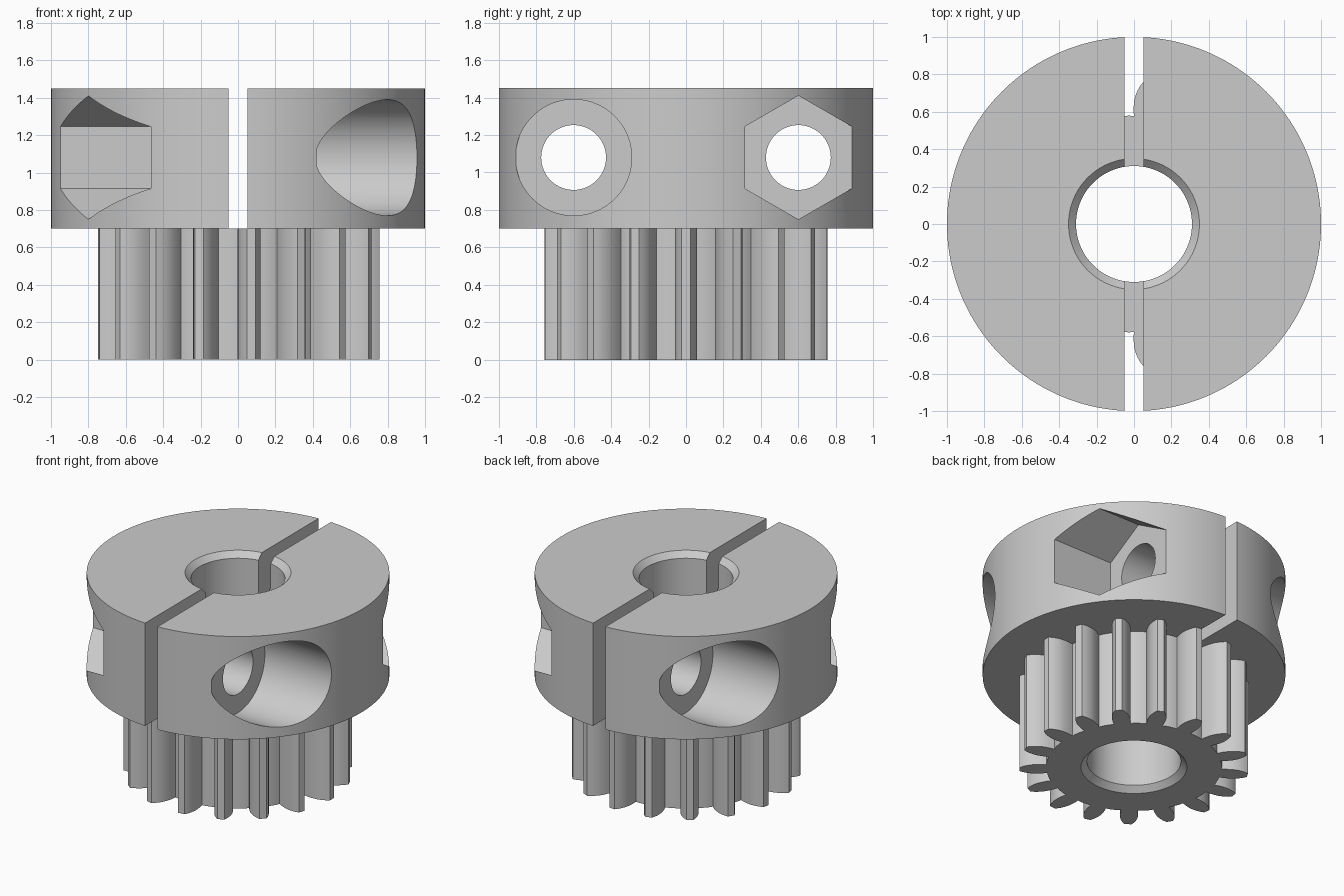
import bpy, bmesh
from math import cos, sin, pi, radians, atan2, hypot

if "Cube" in bpy.data.objects:
    bpy.data.objects.remove(bpy.data.objects["Cube"])

steel = bpy.data.materials.new("grey_steel")
steel.use_nodes = True
GREY = (0.6, 0.6, 0.6, 1)
steel.diffuse_color = GREY
steel.node_tree.nodes["Principled BSDF"].inputs["Base Color"].default_value = GREY

HUB_BOTTOM, HUB_TOP = 0.70, 1.45
BORE, BORE_RIM, CHAMFER = 0.31, 0.35, 0.04
SCREW_Y, SCREW_Z = 0.6, 1.08
TEETH, ROOT = 17, 0.58


def add_object(name, bm):
    bmesh.ops.recalc_face_normals(bm, faces=bm.faces[:])
    mesh = bpy.data.meshes.new(name)
    bm.to_mesh(mesh)
    bm.free()
    mesh.materials.append(steel)
    obj = bpy.data.objects.new(name, mesh)
    bpy.context.collection.objects.link(obj)
    return obj


def prism(name, outline, z0, z1):
    """Extrude a closed xy outline from z0 to z1."""
    bm = bmesh.new()
    face = bm.faces.new([bm.verts.new((x, y, z0)) for x, y in outline])
    top = bmesh.ops.extrude_face_region(bm, geom=[face], use_keep_orig=True)["geom"]
    bmesh.ops.translate(bm, vec=(0, 0, z1 - z0),
                        verts=[v for v in top if isinstance(v, bmesh.types.BMVert)])
    return add_object(name, bm)


def lathe(name, profile, steps=128):
    """Stack of rings from (radius, z) pairs, capped at both ends."""
    bm = bmesh.new()
    rings = [[bm.verts.new((r * cos(2 * pi * i / steps), r * sin(2 * pi * i / steps), z))
              for i in range(steps)] for r, z in profile]
    for a, b in zip(rings, rings[1:]):
        for i in range(steps):
            j = (i + 1) % steps
            bm.faces.new((a[i], a[j], b[j], b[i]))
    bm.faces.new(rings[0])
    bm.faces.new(rings[-1])
    return add_object(name, bm)


def along_x(name, radius, x0, x1, y, steps):
    """Prism lying along x, with corners pointing up and down."""
    outline = [(radius * cos(2 * pi * i / steps), radius * sin(2 * pi * i / steps))
               for i in range(steps)]
    obj = prism(name, outline, min(x0, x1), max(x0, x1))
    for v in obj.data.vertices:
        a, b, c = v.co
        v.co = (c, y - b, SCREW_Z + a)
    obj.data.update()
    return obj


def cut(obj, cutter):
    mod = obj.modifiers.new("cut", "BOOLEAN")
    mod.operation, mod.solver, mod.object = "DIFFERENCE", "EXACT", cutter
    cutter.hide_render = True
    bpy.context.view_layer.objects.active = obj
    bpy.ops.object.modifier_apply(modifier=mod.name)
    bpy.data.objects.remove(cutter)


# Clamp hub
hub = lathe("clamp_hub", [(1, HUB_BOTTOM), (1, HUB_TOP)], 160)
cut(hub, lathe("hub_bore", [(BORE, 0.5), (BORE, HUB_TOP - CHAMFER), (BORE_RIM, HUB_TOP),
                            (BORE_RIM, 1.6)]))
# Two opposed clamp screws: through hole, round head pocket, hex nut pocket
for side in (1, -1):
    y = -side * SCREW_Y
    cut(hub, along_x("screw_hole", 0.173, -1.2, 1.2, y, 64))
    cut(hub, along_x("head_pocket", 0.31, side * 0.42, side * 1.2, y, 96))
    cut(hub, along_x("nut_pocket", 0.33, -side * 0.465, -side * 1.2, y, 6))
# Split across the hub
cut(hub, prism("split", [(-0.05, -1.2), (0.05, -1.2), (0.05, 1.2), (-0.05, 1.2)], 0.5, 1.7))

# Toothed pinion: (distance along tooth, half width) of one flank
flank = [(0.575, 0.054), (0.61, 0.059), (0.645, 0.06), (0.67, 0.058), (0.69, 0.054),
         (0.712, 0.047), (0.735, 0.037), (0.757, 0.023)]
tooth = [(d, -w) for d, w in flank] + [(d, w) for d, w in reversed(flank)]
pitch = 2 * pi / TEETH
root_angle = atan2(flank[0][1], flank[0][0])
outline = []
for k in range(TEETH):
    a = k * pitch
    for d, w in tooth:
        r, t = hypot(d, w), a + atan2(w, d)
        outline.append((r * cos(t), r * sin(t)))
    for i in range(1, 4):
        t = a + root_angle + (pitch - 2 * root_angle) * i / 4
        outline.append((ROOT * cos(t), ROOT * sin(t)))
pinion = prism("pinion_gear", outline, 0, HUB_BOTTOM)
cut(pinion, lathe("pinion_bore", [(BORE_RIM, -0.2), (BORE_RIM, 0), (BORE, CHAMFER),
                                  (BORE, 1)]))

# Smooth curved walls, crisp edges
for obj in (hub, pinion):
    bpy.ops.object.select_all(action="DESELECT")
    obj.select_set(True)
    bpy.context.view_layer.objects.active = obj
    bpy.ops.object.shade_smooth_by_angle(angle=radians(30))
